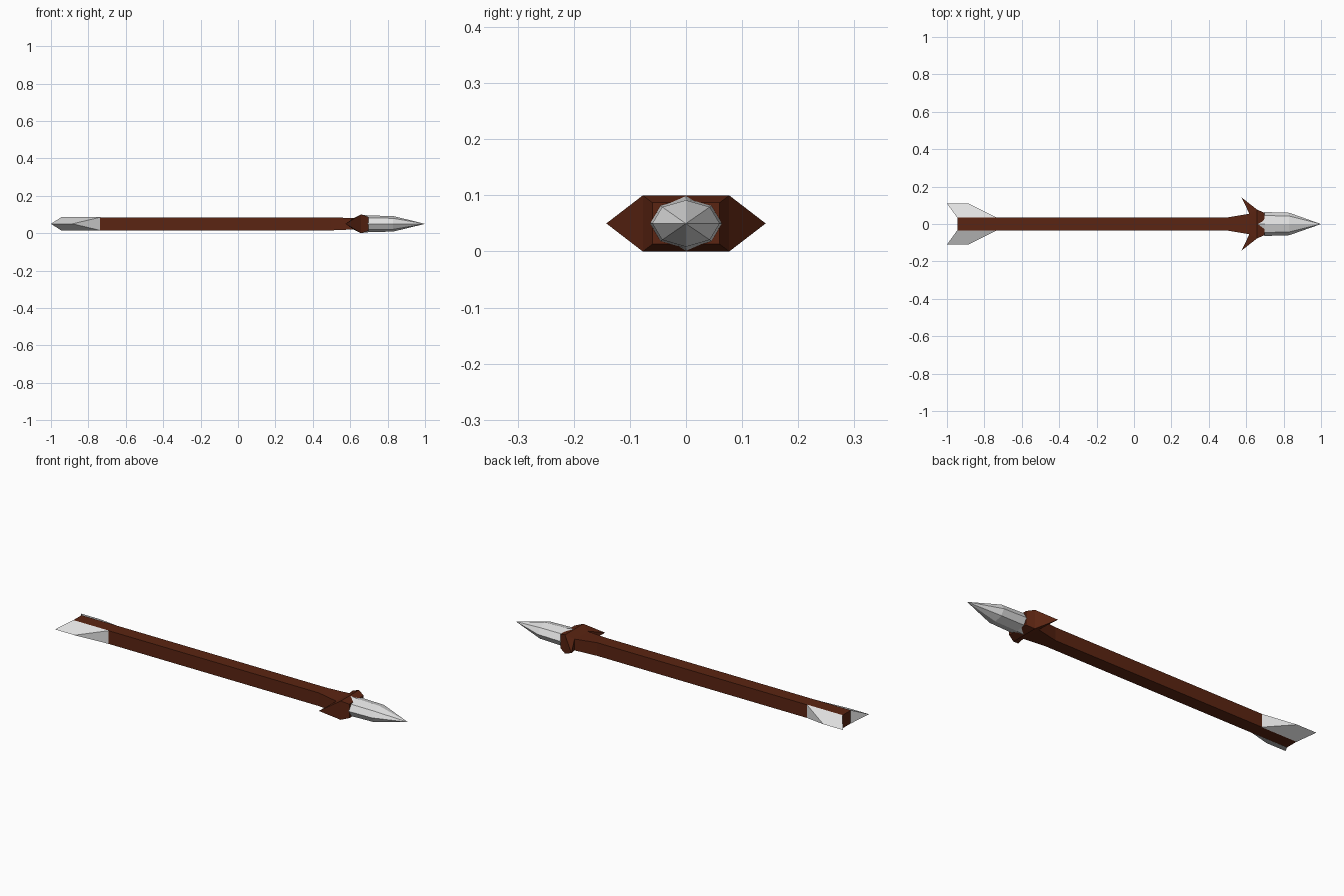
import bpy, bmesh, math

if "Cube" in bpy.data.objects:
    bpy.data.objects.remove(bpy.data.objects["Cube"])

CZ = 0.05  # height of the arrow's axis

def material(name, rgb):
    m = bpy.data.materials.new(name)
    m.diffuse_color = (*rgb, 1)
    m.use_nodes = True
    m.node_tree.nodes["Principled BSDF"].inputs["Base Color"].default_value = m.diffuse_color
    return m

WOOD = material("dark wood", (0.105, 0.018, 0.006))
PALE = material("pale grey", (0.75, 0.75, 0.75))

def finish(bm, name, mat):
    bmesh.ops.recalc_face_normals(bm, faces=bm.faces)
    me = bpy.data.meshes.new(name)
    bm.to_mesh(me)
    bm.free()
    me.materials.append(mat)
    ob = bpy.data.objects.new(name, me)
    bpy.context.collection.objects.link(ob)
    return ob

def loft(bm, rings):
    """Skin a list of equal-sized rings of points, capping both ends."""
    vs = [[bm.verts.new(p) for p in r] for r in rings]
    n = len(vs[0])
    rows = []
    for a, b in zip(vs, vs[1:]):
        rows.append([bm.faces.new((a[i], a[(i + 1) % n], b[(i + 1) % n], b[i])) for i in range(n)])
    bm.faces.new(vs[0])
    bm.faces.new(vs[-1])
    return rows

# Shaft flaring into the collar: (x, half width, half height)
stations = [(-0.945, 0.035, 0.035), (0.5, 0.035, 0.035), (0.617, 0.055, 0.03),
            (0.658, 0.077, 0.05), (0.697, 0.06, 0.037)]
bm = bmesh.new()
rows = loft(bm, [[(x, sy * w, CZ + sz * h) for sy, sz in ((1, 1), (-1, 1), (-1, -1), (1, -1))]
                 for x, w, h in stations])
# Barbs: pull the two collar sides out to swept-back points
for f in (rows[2][1], rows[2][3]):
    side = 1 if f.calc_center_median().y > 0 else -1
    centre = bmesh.ops.poke(bm, faces=[f])["verts"][0]
    centre.co = (0.575, side * 0.142, CZ)
finish(bm, "shaft_and_barbs", WOOD)

# Eight-sided pointed head
bm = bmesh.new()
head = [(0.66, 0.05, 0.049), (0.70, 0.064, 0.0445), (0.83, 0.06, 0.0415), (1.0, 0.0004, 0.0004)]
loft(bm, [[(x, w * math.cos(k * math.pi / 4), CZ + h * math.sin(k * math.pi / 4))
           for k in range(8)] for x, w, h in head])
bmesh.ops.remove_doubles(bm, verts=bm.verts, dist=0.002)
finish(bm, "arrow_head", PALE)

# Wedge-shaped fletchings on both sides of the tail
for side, label in ((1, "back"), (-1, "front")):
    bm = bmesh.new()
    base = [bm.verts.new((x, side * 0.034, CZ + z))
            for x, z in ((-0.735, 0.0355), (-0.735, -0.0355), (-0.945, -0.0355), (-0.945, 0.0355))]
    fore = bm.verts.new((-0.885, side * 0.11, CZ))
    aft = bm.verts.new((-1.0, side * 0.11, CZ))
    a, b, c, d = base
    for f in ((a, b, c, d), (a, b, fore), (c, d, aft), (a, fore, aft, d), (b, fore, aft, c)):
        bm.faces.new(f)
    finish(bm, "fletching_" + label, PALE)
